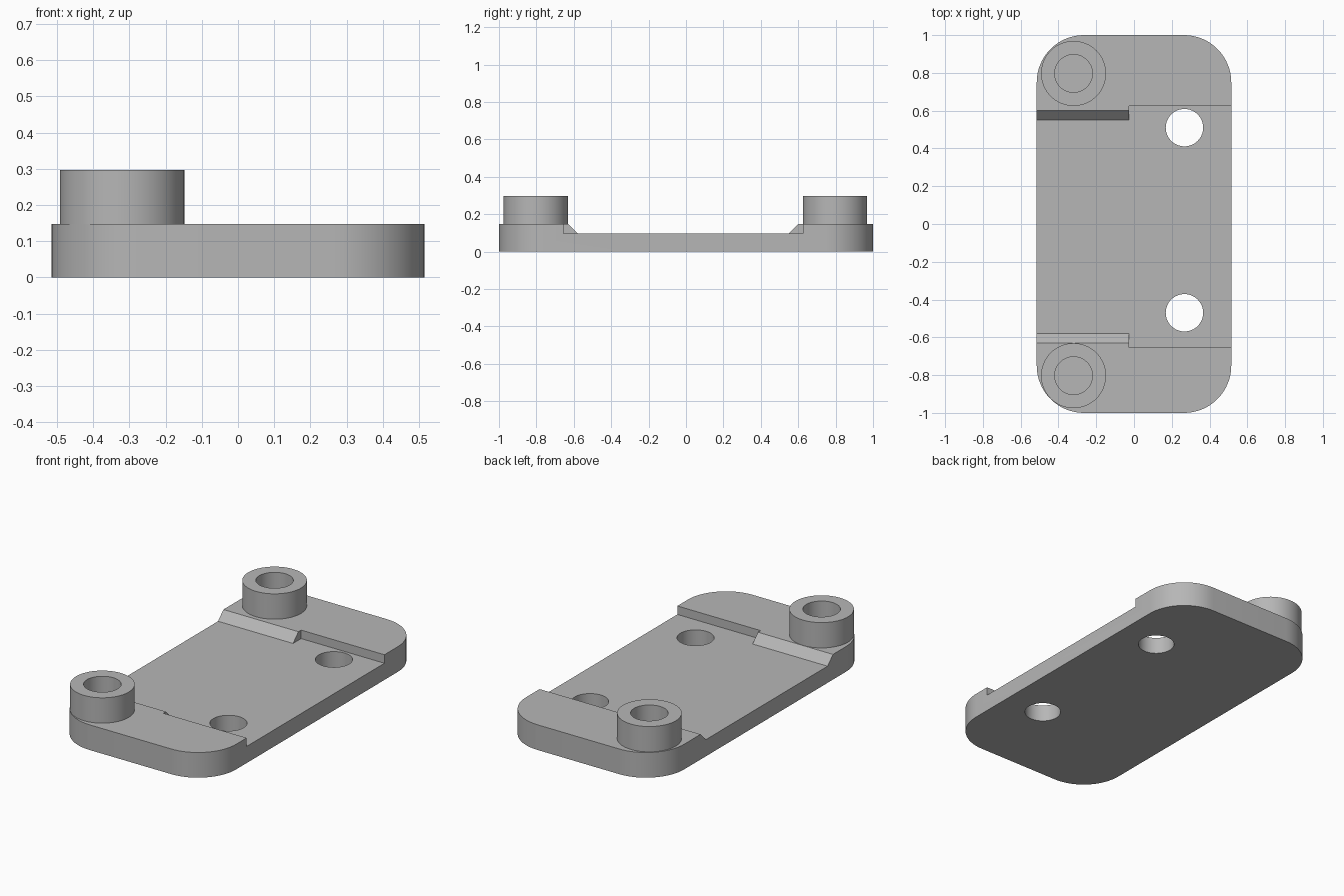
import bpy, bmesh
from math import pi, cos, sin, radians

cube = bpy.data.objects.get("Cube")
if cube:
    bpy.data.objects.remove(cube, do_unlink=True)

HALF_X, HALF_Y, CORNER = 0.515, 1.0, 0.25
TOP, FLOOR, BOSS_TOP = 0.148, 0.098, 0.297
SPLIT = -0.027  # where the sloped pocket ends meet the square ones

grey = bpy.data.materials.new("plain grey")
grey.use_nodes = True
colour = (0.47, 0.47, 0.47, 1)
grey.diffuse_color = colour
grey.node_tree.nodes["Principled BSDF"].inputs["Base Color"].default_value = colour


def prism(name, points, offset):
    """Solid made by sweeping a closed outline along an offset."""
    bm = bmesh.new()
    face = bm.faces.new([bm.verts.new(p) for p in points])
    swept = bmesh.ops.extrude_face_region(bm, geom=[face])["geom"]
    verts = [v for v in swept if isinstance(v, bmesh.types.BMVert)]
    bmesh.ops.translate(bm, verts=verts, vec=offset)
    bmesh.ops.recalc_face_normals(bm, faces=bm.faces)
    mesh = bpy.data.meshes.new(name)
    bm.to_mesh(mesh)
    bm.free()
    mesh.materials.append(grey)
    obj = bpy.data.objects.new(name, mesh)
    bpy.context.collection.objects.link(obj)
    return obj


def circle(x, y, z, radius, count=64):
    return [(x + radius * cos(2 * pi * i / count),
             y + radius * sin(2 * pi * i / count), z) for i in range(count)]


def cut(target, cutter):
    """Subtract the cutter, then remove it."""
    mod = target.modifiers.new("cut", "BOOLEAN")
    mod.operation, mod.solver, mod.object = "DIFFERENCE", "EXACT", cutter
    bpy.context.view_layer.objects.active = target
    bpy.ops.object.modifier_apply(modifier=mod.name)
    bpy.data.objects.remove(cutter, do_unlink=True)


def smooth(obj):
    bpy.ops.object.select_all(action="DESELECT")
    obj.select_set(True)
    bpy.context.view_layer.objects.active = obj
    bpy.ops.object.shade_smooth_by_angle(angle=radians(30))


# Base plate with rounded corners
outline = []
for k, (sx, sy) in enumerate([(1, 1), (-1, 1), (-1, -1), (1, -1)]):
    for i in range(17):
        a = (k + i / 16) * pi / 2
        outline.append((sx * (HALF_X - CORNER) + CORNER * cos(a),
                        sy * (HALF_Y - CORNER) + CORNER * sin(a), 0))
plate = prism("base_plate", outline, (0, 0, TOP))

# Pocket: square ends on one side, sloped ends on the other
high = TOP + 0.05
square = [(SPLIT, -0.655, FLOOR), (SPLIT, 0.625, FLOOR),
          (SPLIT, 0.625, high), (SPLIT, -0.655, high)]
cut(plate, prism("square_pocket_cutter", square, (1, 0, 0)))
sloped = [(-1, -0.58, FLOOR), (-1, 0.55, FLOOR), (-1, 0.65, high), (-1, -0.68, high)]
cut(plate, prism("sloped_pocket_cutter", sloped, (1 + SPLIT + 0.0005, 0, 0)))

# Through holes in the pocket floor
for y in (0.51, -0.47):
    cut(plate, prism("hole_cutter", circle(0.267, y, -0.1, 0.099), (0, 0, 0.4)))
smooth(plate)

# Raised bosses with blind bores
for name, y in (("front_boss", -0.803), ("back_boss", 0.797)):
    boss = prism(name, circle(-0.32, y, TOP, 0.172), (0, 0, BOSS_TOP - TOP))
    cut(boss, prism("bore_cutter", circle(-0.32, y, 0, 0.1), (0, 0, 1)))
    smooth(boss)
